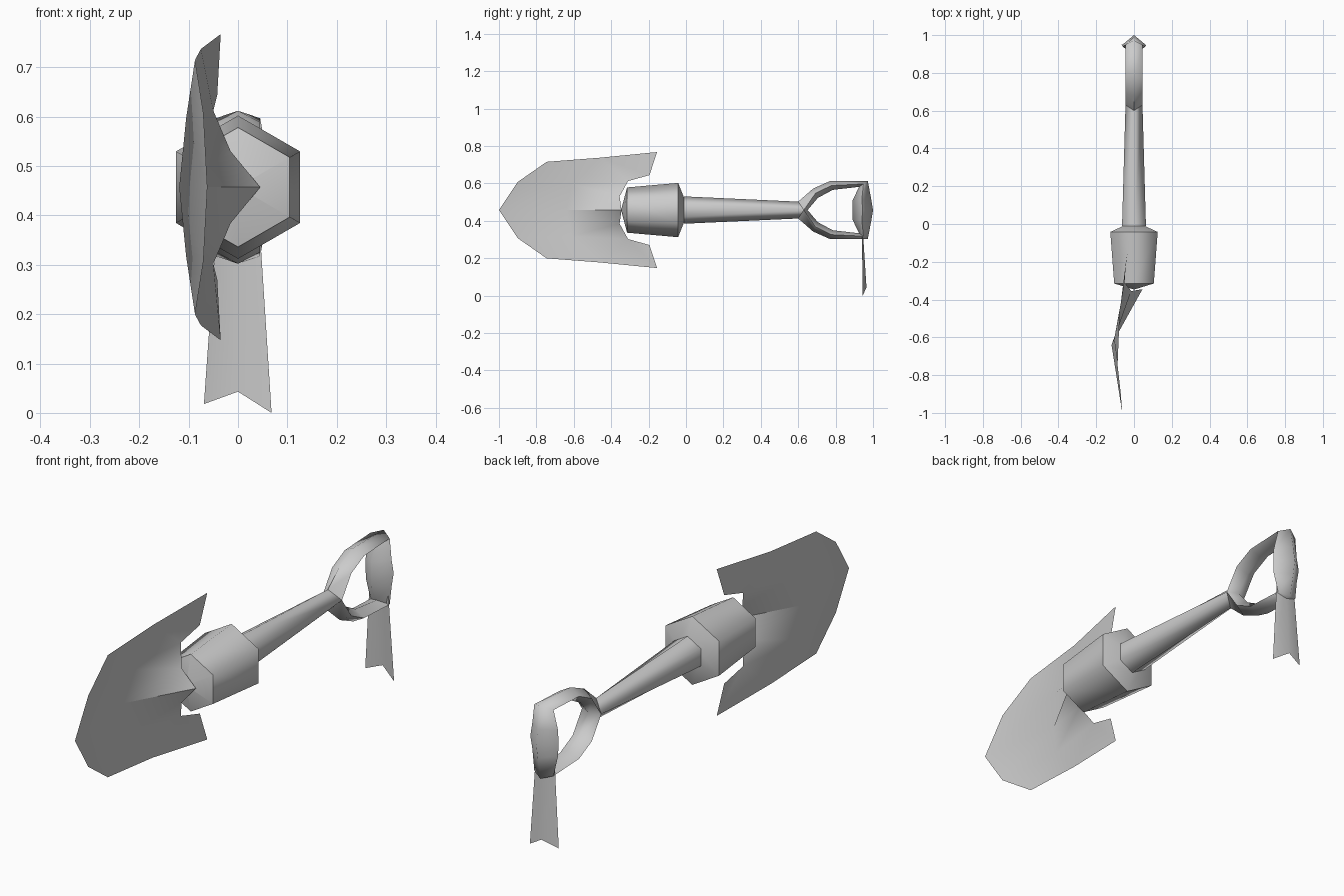
import bpy, math

if "Cube" in bpy.data.objects:
    bpy.data.objects.remove(bpy.data.objects["Cube"])

ZC = 0.457  # height of the long axis


def make(name, verts, faces, angle=62):
    """Mesh from (x, y, height above the axis), smooth up to the angle."""
    me = bpy.data.meshes.new(name)
    me.from_pydata([(x, y, z + ZC) for x, y, z in verts], [], faces)
    ob = bpy.data.objects.new(name, me)
    bpy.context.collection.objects.link(ob)
    bpy.ops.object.select_all(action='DESELECT')
    ob.select_set(True)
    bpy.context.view_layer.objects.active = ob
    bpy.ops.object.mode_set(mode='EDIT')
    bpy.ops.mesh.select_all(action='SELECT')
    bpy.ops.mesh.remove_doubles(threshold=0.0005)
    bpy.ops.mesh.normals_make_consistent(inside=False)
    bpy.ops.object.mode_set(mode='OBJECT')
    bpy.ops.object.shade_smooth_by_angle(angle=math.radians(angle))
    return ob


def hexagon(y, r):
    """Six points around the y axis, corner on top."""
    return [(r * math.sin(k * math.pi / 3), y, r * math.cos(k * math.pi / 3)) for k in range(6)]


# blade: upper half, mirrored across the axis
half = [(-0.062, -1.0, 0), (-0.07, -0.90, 0.15), (-0.087, -0.745, 0.258),
        (-0.075, -0.46, 0.28), (-0.035, -0.155, 0.31), (-0.042, -0.195, 0.187),
        (-0.05, -0.31, 0.155), (-0.015, -0.355, 0.073), (0.045, -0.345, 0),
        (-0.119, -0.64, 0), (-0.105, -0.61, 0.14)]
half_faces = [(0, 1, 10, 9), (1, 2, 10), (2, 3, 10), (3, 6, 10), (3, 4, 5, 6),
              (10, 6, 7), (9, 10, 7), (9, 7, 8)]
n = len(half)
make("blade", half + [(x, y, -z) for x, y, z in half],
     half_faces + [tuple(i + n for i in reversed(f)) for f in half_faces])

# collar: tapered hexagonal socket with coned ends
profile = [(-0.347, 0.001), (-0.315, 0.121), (-0.042, 0.145), (-0.008, 0.06)]
verts = [p for y, r in profile for p in hexagon(y, r)]
faces = [(6 * i + k, 6 * i + (k + 1) % 6, 6 * i + 6 + (k + 1) % 6, 6 * i + 6 + k)
         for i in range(len(profile) - 1) for k in range(6)]
make("collar", verts, faces + [tuple(range(6)), tuple(range(18, 24))])

# shaft: hexagon narrowing into the four-sided grip root
verts = hexagon(-0.01, 0.073) + [(0, 0.6, 0.045), (0.045, 0.63, 0),
                                 (0, 0.6, -0.045), (-0.045, 0.63, 0)]
make("shaft", verts, [(0, 1, 7, 6), (1, 2, 7), (2, 3, 8, 7), (3, 4, 9, 8),
                      (4, 5, 9), (5, 0, 6, 9), tuple(range(6))], 80)

# grip: diamond cross-section swept around a D-shaped loop
# outer y, outer z, inner y, inner z, half width
arm = [(0.60, 0.045, 0.65, 0.0, 0.045), (0.68, 0.115, 0.705, 0.065, 0.045),
       (0.77, 0.155, 0.785, 0.108, 0.045), (0.972, 0.155, 0.925, 0.124, 0.045),
       (0.99, 0.06, 0.89, 0.05, 0.06)]
middle = [(1.0, 0.0, 0.89, 0.0, 0.066)]
path = arm + middle + [(a, -b, c, -d, w) for a, b, c, d, w in reversed(arm)]
verts = []
for a, b, c, d, w in path:
    my, mz = (a + c) / 2, (b + d) / 2
    if a == 0.60:
        my, mz = 0.63, 0.0
    verts += [(0, a, b), (w, my, mz), (0, c, d), (-w, my, mz)]
faces = [(4 * i + k, 4 * i + (k + 1) % 4, 4 * i + 4 + (k + 1) % 4, 4 * i + 4 + k)
         for i in range(len(path) - 1) for k in range(4)]
make("grip", verts, faces, 80)

# ribbon: forked strip hanging from the grip
verts = [(-0.045, 0.94, -0.10), (0, 0.945, -0.10), (0.045, 0.94, -0.10),
         (-0.069, 0.948, 0.018 - ZC), (0, 0.965, 0.043 - ZC), (0.068, 0.945, -ZC)]
make("ribbon", verts, [(0, 1, 4, 3), (1, 2, 5, 4)])
